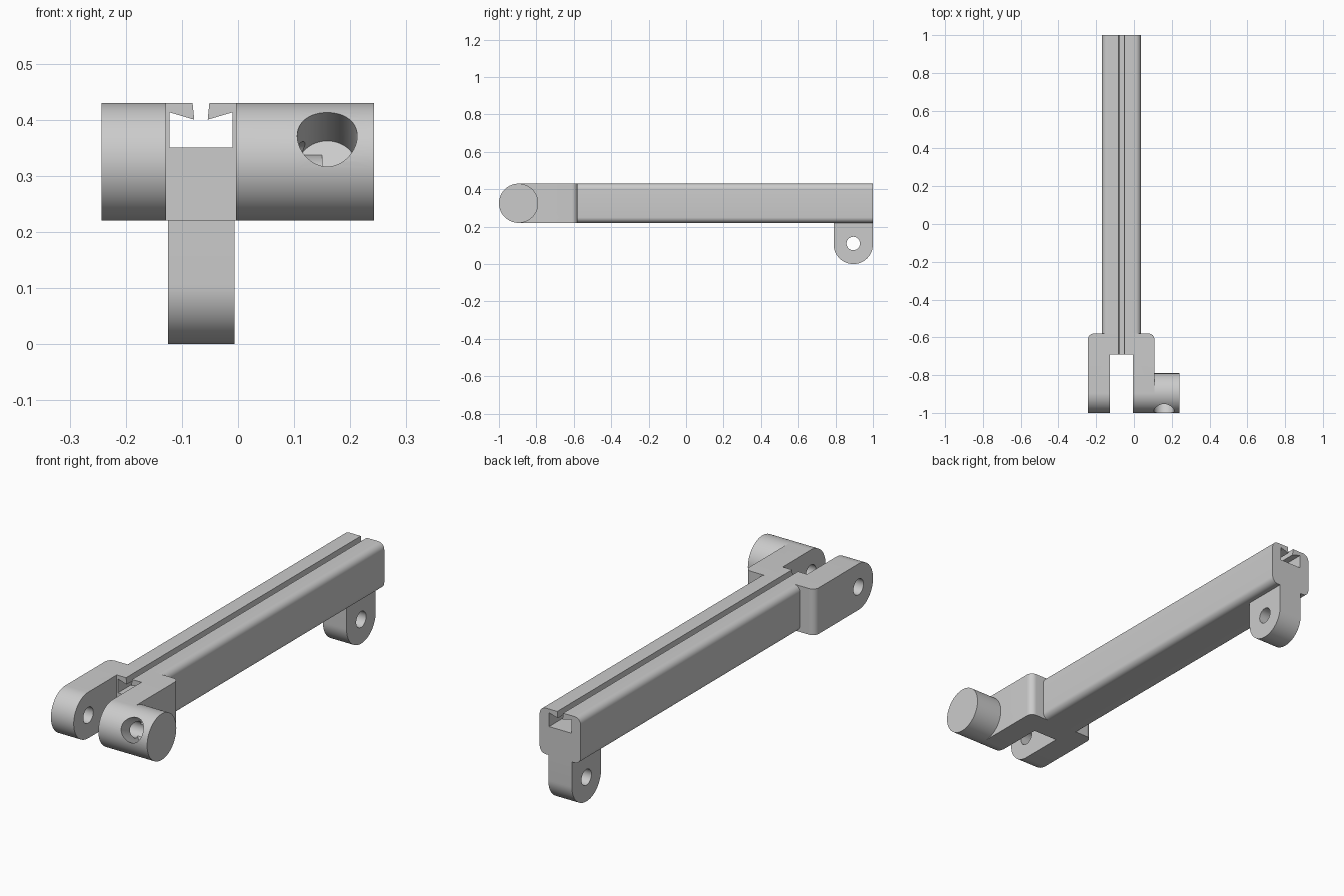
import bpy, bmesh
from math import sin, cos, pi, radians
from mathutils import Vector, Matrix

cube = bpy.data.objects.get("Cube")
if cube:
    bpy.data.objects.remove(cube, do_unlink=True)

grey = bpy.data.materials.new("light_grey")
grey.use_nodes = True
grey.diffuse_color = (0.6, 0.6, 0.6, 1)
grey.node_tree.nodes["Principled BSDF"].inputs["Base Color"].default_value = (0.6, 0.6, 0.6, 1)

BOTTOM, TOP = 0.22, 0.43
R = (TOP - BOTTOM) / 2          # radius of the rounded ends
MID_Z = (TOP + BOTTOM) / 2
FRONT_Y = -1 + R                # pin axis at the fork
FORK_BACK = -0.58
CENTRE_X = -0.066


def arc(cx, cy, r, start, end, steps):
    """Points along an arc, angles in degrees."""
    return [(cx + r * cos(radians(start + (end - start) * i / steps)),
             cy + r * sin(radians(start + (end - start) * i / steps)))
            for i in range(steps + 1)]


def prism(name, points, depth):
    """Extrude a closed outline of 3D points along a vector."""
    bm = bmesh.new()
    face = bm.faces.new([bm.verts.new(p) for p in points])
    ext = bmesh.ops.extrude_face_region(bm, geom=[face])
    moved = [v for v in ext["geom"] if isinstance(v, bmesh.types.BMVert)]
    bmesh.ops.translate(bm, verts=moved, vec=depth)
    bmesh.ops.recalc_face_normals(bm, faces=bm.faces)
    return finish(name, bm)


def finish(name, bm):
    mesh = bpy.data.meshes.new(name)
    bm.to_mesh(mesh)
    bm.free()
    mesh.materials.append(grey)
    obj = bpy.data.objects.new(name, mesh)
    bpy.context.collection.objects.link(obj)
    return obj


def along_x(name, outline, x0, x1):
    return prism(name, [(x0, y, z) for y, z in outline], Vector((x1 - x0, 0, 0)))


def along_y(name, outline, y0, y1):
    return prism(name, [(x, y0, z) for x, z in outline], Vector((0, y1 - y0, 0)))


def rod(name, y, z, r, x0, x1, steps=64):
    return along_x(name, arc(y, z, r, 0, 360, steps)[:-1], x0, x1)


def cut(obj, *cutters):
    for cutter in cutters:
        mod = obj.modifiers.new("cut", 'BOOLEAN')
        mod.operation = 'DIFFERENCE'
        mod.solver = 'EXACT'
        mod.object = cutter
        bpy.context.view_layer.objects.active = obj
        bpy.ops.object.modifier_apply(modifier=mod.name)


# Long bar with rounded edges
half, rad = 0.103, 0.03
outline = []
for sx, sz, a in ((1, 1, 0), (-1, 1, 90), (-1, -1, 180), (1, -1, 270)):
    outline += arc(CENTRE_X + sx * (half - rad), MID_Z + sz * (R - rad), rad, a, a + 90, 8)
bar = along_y("bar", outline, FORK_BACK, 1)

# Fork block with round front and softened rear corners
outline = arc(FRONT_Y, MID_Z, R, 90, 270, 32) + [(FORK_BACK, BOTTOM), (FORK_BACK, TOP)]
fork = along_x("fork", outline, -0.243, 0.108)
bm = bmesh.new()
bm.from_mesh(fork.data)
rear = [e for e in bm.edges if all(abs(v.co.y - FORK_BACK) < 1e-4 for v in e.verts)
        and abs(e.verts[0].co.z - e.verts[1].co.z) > 0.1]
bmesh.ops.bevel(bm, geom=rear, offset=0.03, segments=8, profile=0.5, affect='EDGES')
bm.to_mesh(fork.data)
bm.free()

# Side boss on the fork
boss = rod("side_boss", FRONT_Y, MID_Z, R, 0.108, 0.242)

# Hanging lug under the rear end
outline = arc(1 - R, R, R, 180, 360, 32) + [(1, BOTTOM), (1 - 2 * R, BOTTOM)]
lug = along_x("rear_lug", outline, -0.125, -0.006)

# Cutters: undercut slot, fork gap, pin holes, tilted blind hole
right_side = [(0.056, 0.35), (0.056, 0.413), (0.012, 0.4), (0.017, 0.45)]
slot_outline = [(CENTRE_X + x, z) for x, z in right_side]
slot_outline += [(CENTRE_X - x, z) for x, z in reversed(right_side)]
slot = along_y("slot_cutter", slot_outline, -0.8, 1.1)
gap = along_x("gap_cutter", [(-1.1, 0.1), (-0.69, 0.1), (-0.69, 0.5), (-1.1, 0.5)],
              -0.128, -0.004)
pin = rod("pin_cutter", FRONT_Y, MID_Z, 0.036, -0.3, 0.15, 48)
lug_pin = rod("lug_pin_cutter", 1 - R, 0.11, 0.036, -0.2, 0.1, 48)

bm = bmesh.new()
bmesh.ops.create_cone(bm, cap_ends=True, segments=64, radius1=0.0535, radius2=0.0535, depth=0.3)
bmesh.ops.translate(bm, verts=bm.verts, vec=(0, 0, 0.15 - 0.025))
bmesh.ops.transform(bm, verts=bm.verts,
                    matrix=Matrix.Translation((0.159, FRONT_Y, MID_Z))
                    @ Matrix.Rotation(radians(64), 4, 'X'))
socket = finish("socket_cutter", bm)

cut(bar, slot)
cut(fork, gap, slot, pin, socket)
cut(boss, socket, pin)
cut(lug, lug_pin)
for cutter in (slot, gap, pin, lug_pin, socket):
    bpy.data.objects.remove(cutter, do_unlink=True)

# Smooth rounded surfaces, sharp edges kept
bpy.ops.object.select_all(action='DESELECT')
for obj in (bar, fork, boss, lug):
    obj.select_set(True)
bpy.context.view_layer.objects.active = bar
bpy.ops.object.shade_smooth_by_angle(angle=radians(30))
